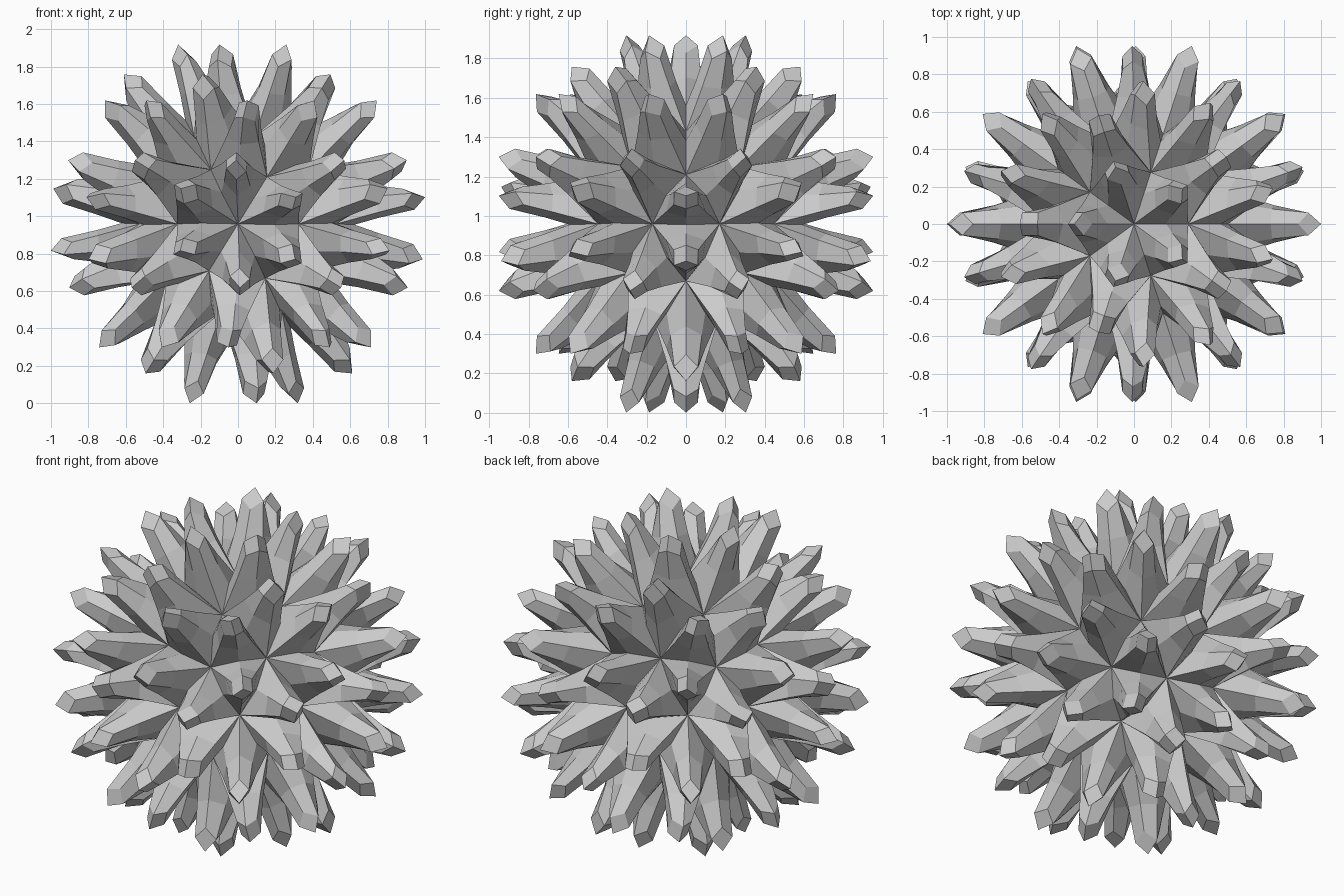
import bpy, bmesh

if "Cube" in bpy.data.objects:
    bpy.data.objects.remove(bpy.data.objects["Cube"])

R = 0.52        # core radius
LENGTH = 0.52   # spike length
HEIGHT = 0.959  # centre height, so lowest tips touch the floor

# Core: 80-face icosphere
bpy.ops.mesh.primitive_ico_sphere_add(subdivisions=2, radius=R, location=(0, 0, HEIGHT))
ball = bpy.context.object
ball.name = ball.data.name = "spiky_ball"

# Spikes: every face pushed out along its own normal
bm = bmesh.new()
bm.from_mesh(ball.data)
bm.normal_update()
core = list(bm.faces)
for f in core:
    base = list(f.verts)
    cap = [bm.verts.new(v.co + f.normal * LENGTH) for v in base]
    n = len(base)
    for i in range(n):
        j = (i + 1) % n
        bm.faces.new((base[i], base[j], cap[j], cap[i]))
    bm.faces.new(cap)
bmesh.ops.delete(bm, geom=core, context='FACES_ONLY')
for f in bm.faces:
    f.smooth = False
bm.to_mesh(ball.data)
bm.free()

# One rounding step tapers the prisms into faceted, pointed spikes
sub = ball.modifiers.new("taper", 'SUBSURF')
sub.levels = sub.render_levels = 1
sub.use_limit_surface = False
